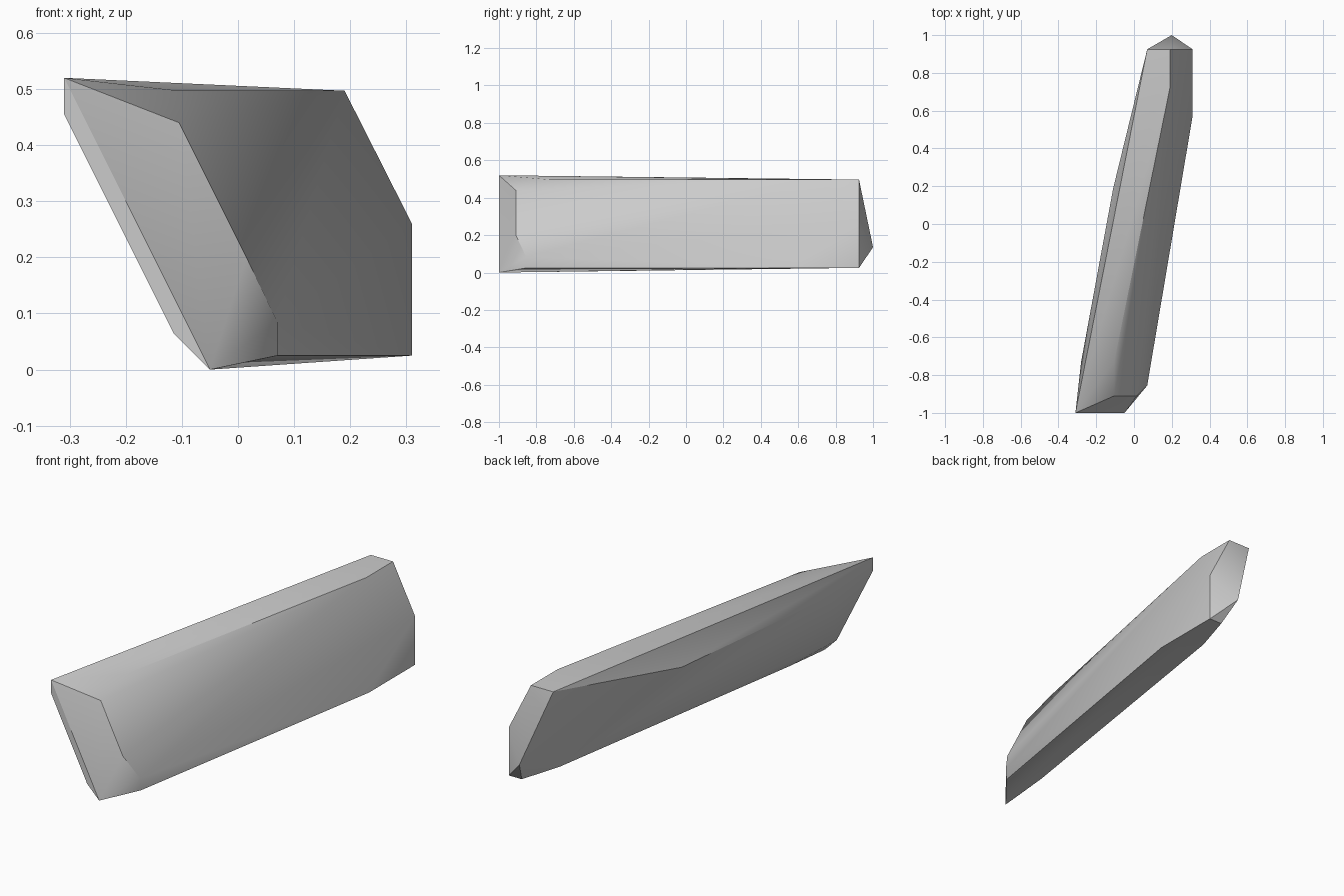
import bpy
import bmesh
import math

# Remove the default object
default_cube = bpy.data.objects.get("Cube")
if default_cube:
    bpy.data.objects.remove(default_cube, do_unlink=True)


def make_material(name, colour):
    material = bpy.data.materials.new(name)
    material.use_nodes = True
    material.diffuse_color = colour
    shader = material.node_tree.nodes["Principled BSDF"]
    shader.inputs["Base Color"].default_value = colour
    shader.inputs["Roughness"].default_value = 0.8
    return material


def add_section(bm, depth, outline):
    """Place a cross-section outline of (x, z) corners at one depth."""
    for x, z in outline:
        bm.verts.new((x, depth, z))


def make_hull(name, sections, material):
    """Wrap a faceted convex skin around a run of cross-sections."""
    bm = bmesh.new()
    for depth, outline in sections:
        add_section(bm, depth, outline)
    result = bmesh.ops.convex_hull(bm, input=bm.verts[:])
    unused = {e for e in result["geom_interior"] + result["geom_unused"]
              if isinstance(e, bmesh.types.BMVert)}
    bmesh.ops.delete(bm, geom=list(unused), context="VERTS")
    bmesh.ops.recalc_face_normals(bm, faces=bm.faces[:])
    mesh = bpy.data.meshes.new(name)
    bm.to_mesh(mesh)
    bm.free()
    mesh.materials.append(material)
    obj = bpy.data.objects.new(name, mesh)
    bpy.context.collection.objects.link(obj)
    bpy.ops.object.select_all(action="DESELECT")
    obj.select_set(True)
    bpy.context.view_layer.objects.active = obj
    bpy.ops.object.shade_smooth_by_angle(angle=math.radians(30))
    return obj


# Corners of the leaning slab, from the front end to the back tip
bottom = 0.025
top = 0.497
slab_sections = [
    # Flat front edge
    (-1.0, [(-0.31, 0.52), (-0.31, 0.455), (-0.115, 0.065), (-0.05, 0.0)]),
    # Chamfered rim behind the front edge
    (-0.91, [(-0.105, 0.44), (0.015, 0.2)]),
    (-0.855, [(0.07, 0.085)]),
    (-0.85, [(0.07, bottom)]),
    # Long sides
    (-0.73, [(-0.105, top), (-0.28, 0.43), (-0.045, 0.02)]),
    (0.19, [(-0.11, 0.385)]),
    (0.57, [(0.31, bottom)]),
    (0.72, [(0.19, top), (0.177, bottom)]),
    # Back rim
    (0.925, [(0.07, top), (0.19, top), (0.31, 0.26),
             (0.31, bottom), (0.24, bottom)]),
    # Back tip
    (1.0, [(0.2, 0.135)]),
]

stone_grey = make_material("stone grey", (0.6, 0.6, 0.6, 1.0))
make_hull("stone_slab", slab_sections, stone_grey)
